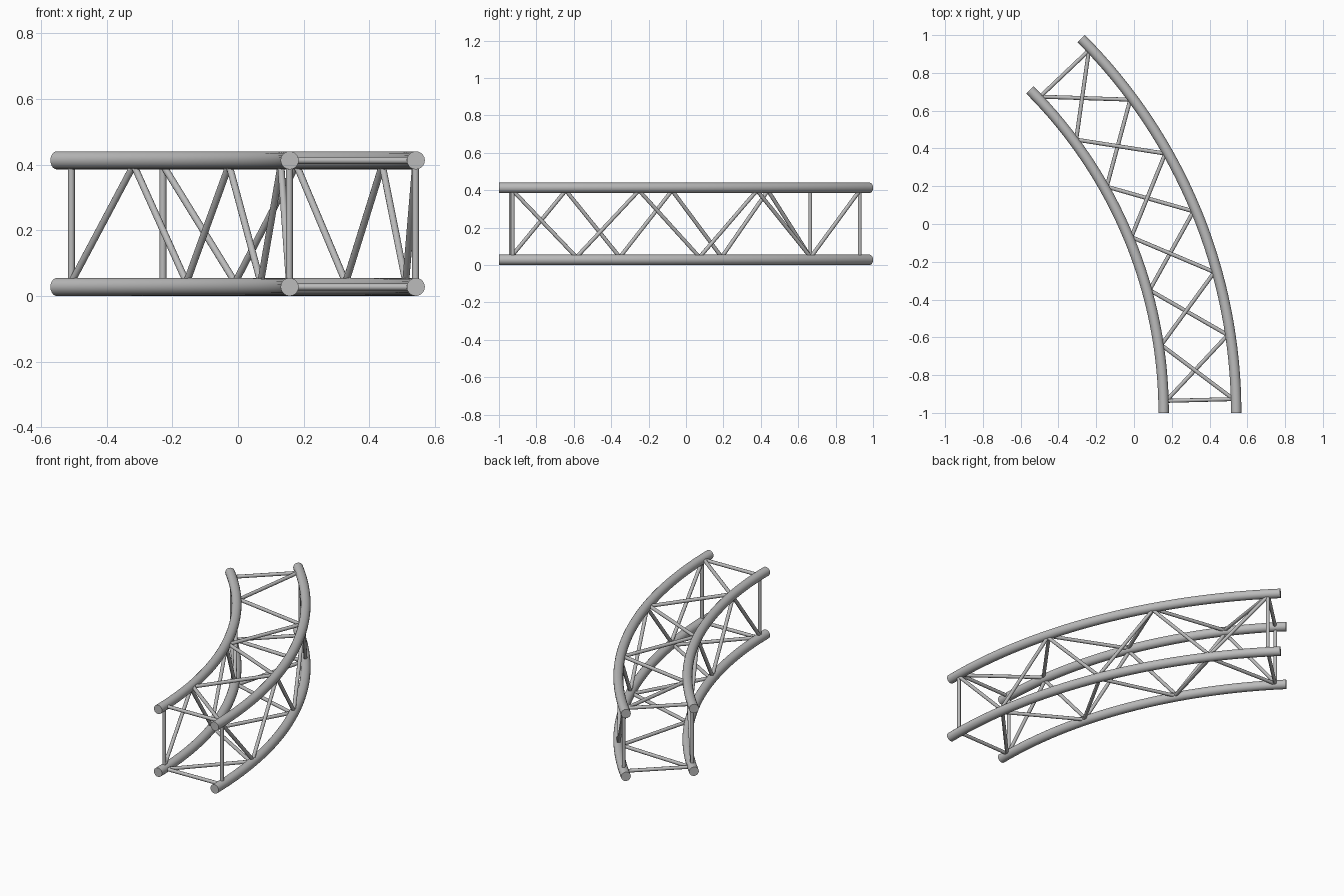
import bpy, bmesh, math
from mathutils import Vector, Matrix

if "Cube" in bpy.data.objects:
    bpy.data.objects.remove(bpy.data.objects["Cube"])

# Curved box truss: arc centre, radii and heights of the four chords
CENTRE = Vector((-2.261, -1.0, 0.0))
R_IN, R_OUT = 2.418, 2.802
Z_LOW, Z_HIGH = 0.0275, 0.4125
TUBE, BRACE = 0.0275, 0.0105
INSET = 0.014            # braces stop short of the chord axis
SWEEP = math.radians(45)
ANGLES = [math.radians(1.5 + 7 * i) for i in range(7)]

metal = bpy.data.materials.new("brushed grey metal")
metal.use_nodes = True
grey = (0.5, 0.5, 0.5, 1.0)
metal.diffuse_color = grey
metal.node_tree.nodes["Principled BSDF"].inputs["Base Color"].default_value = grey


def finish(bm, name):
    bmesh.ops.recalc_face_normals(bm, faces=bm.faces)
    mesh = bpy.data.meshes.new(name)
    bm.to_mesh(mesh)
    bm.free()
    mesh.materials.append(metal)
    obj = bpy.data.objects.new(name, mesh)
    bpy.context.collection.objects.link(obj)
    bpy.ops.object.select_all(action="DESELECT")
    obj.select_set(True)
    bpy.context.view_layer.objects.active = obj
    bpy.ops.object.shade_smooth_by_angle(angle=math.radians(40))


def chord(name, radius, z):
    # Circle swept around the arc centre, then capped
    bm = bmesh.new()
    place = Matrix.Translation(CENTRE + Vector((radius, 0, z))) @ Matrix.Rotation(math.pi / 2, 4, "X")
    bmesh.ops.create_circle(bm, segments=20, radius=TUBE, matrix=place)
    bmesh.ops.spin(bm, geom=bm.verts[:] + bm.edges[:], cent=CENTRE, axis=(0, 0, 1),
                   angle=SWEEP, steps=32)
    bmesh.ops.holes_fill(bm, edges=[e for e in bm.edges if e.is_boundary], sides=0)
    finish(bm, name)


def node(i, outer, high, side_face):
    # Joint on a chord, pulled in towards the opposite chord of the same face
    r, z = (R_OUT if outer else R_IN), (Z_HIGH if high else Z_LOW)
    if side_face:
        z += -INSET if high else INSET
    else:
        r += -INSET if outer else INSET
    return CENTRE + Vector((r * math.cos(ANGLES[i]), r * math.sin(ANGLES[i]), z))


def add_rod(bm, a, b):
    d = b - a
    turn = d.to_track_quat("Z", "Y").to_matrix().to_4x4()
    bmesh.ops.create_cone(bm, cap_ends=True, segments=12, radius1=BRACE, radius2=BRACE,
                          depth=d.length, matrix=Matrix.Translation((a + b) / 2) @ turn)


def lacing(name, side_face, fixed):
    # Zigzag along one face, closed by a straight rod at each end
    bm = bmesh.new()

    def joint(i, flag):
        return node(i, fixed, flag, True) if side_face else node(i, flag, fixed, False)

    # Upper joints sit on even outer and odd inner nodes, lower joints on the rest
    phase = 0 if fixed else 1
    zig = [joint(i, (i + phase) % 2 == 0) for i in range(7)]
    for a, b in zip(zig, zig[1:]):
        add_rod(bm, a, b)
    for i in (0, 6):
        add_rod(bm, joint(i, False), joint(i, True))
    finish(bm, name)


for side, radius in (("inner", R_IN), ("outer", R_OUT)):
    for level, z in (("lower", Z_LOW), ("upper", Z_HIGH)):
        chord(f"{level}_{side}_chord", radius, z)

lacing("inner_side_lacing", True, False)
lacing("outer_side_lacing", True, True)
lacing("lower_lacing", False, False)
lacing("upper_lacing", False, True)
